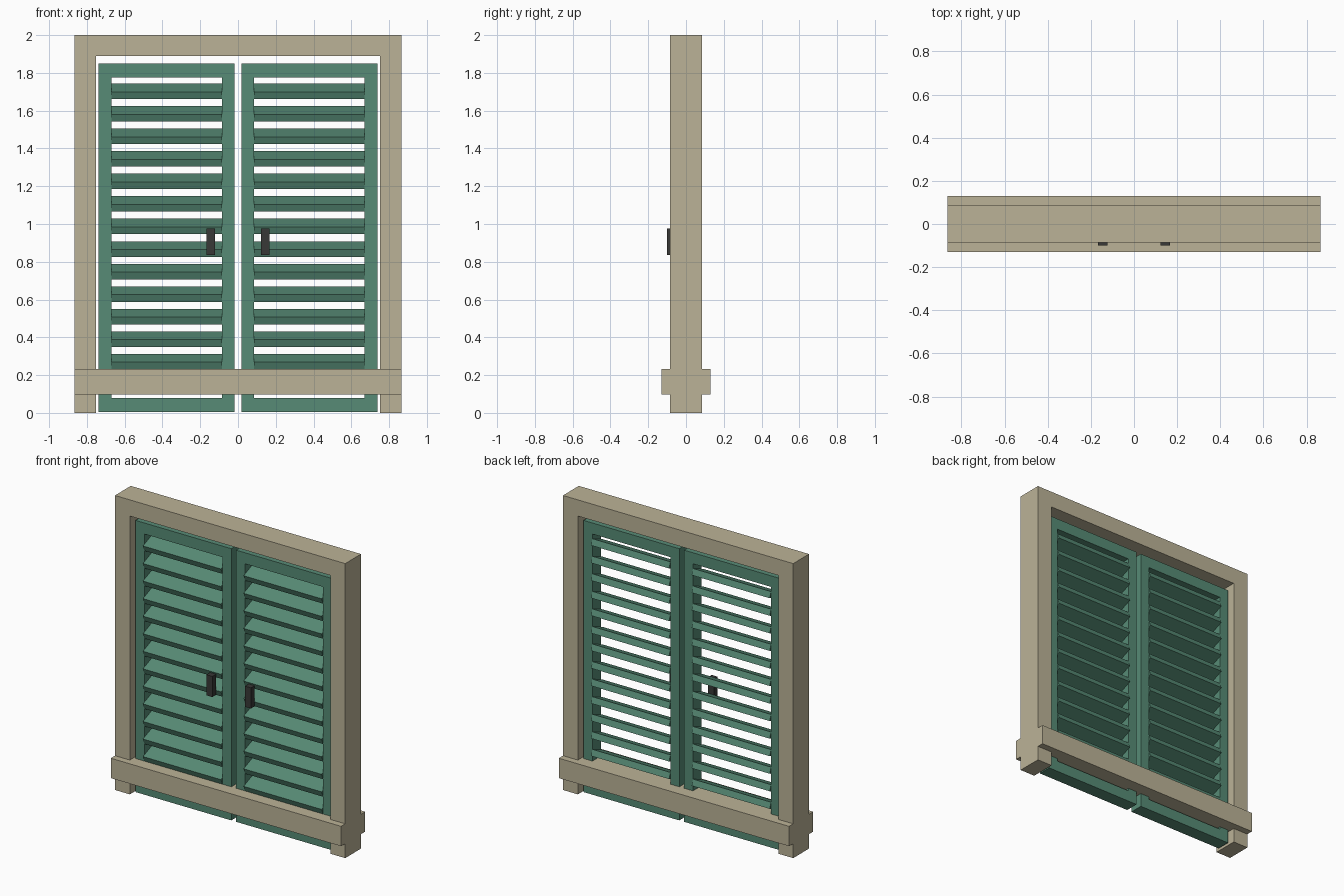
import bpy
from math import radians

if "Cube" in bpy.data.objects:
    bpy.data.objects.remove(bpy.data.objects["Cube"])


def material(name, rgb):
    m = bpy.data.materials.new(name)
    m.diffuse_color = (*rgb, 1)
    m.use_nodes = True
    m.node_tree.nodes["Principled BSDF"].inputs["Base Color"].default_value = m.diffuse_color
    return m


STONE = material("warm_stone", (0.50, 0.45, 0.31))
GREEN = material("shutter_green", (0.095, 0.26, 0.18))
IRON = material("dark_iron", (0.04, 0.04, 0.038))


def box(name, x, y, z, mat, tilt=0):
    """Box from (min, max) ranges, optionally tilted about its long x axis."""
    bpy.ops.mesh.primitive_cube_add(size=1)
    ob = bpy.context.object
    ob.name = name
    for i, (a, b) in enumerate((x, y, z)):
        ob.location[i] = (a + b) / 2
        ob.scale[i] = abs(b - a)
    ob.rotation_euler.x = tilt
    ob.data.materials.append(mat)
    return ob


# Surround: head and projecting sill
box("frame_head", (-0.753, 0.753), (-0.085, 0.085), (1.89, 2.0), STONE)
box("frame_sill", (-0.865, 0.865), (-0.13, 0.13), (0.098, 0.233), STONE)

DEPTH = (-0.046, 0.046)
SLATS, TOP_Z, STEP = 14, 1.702, 0.1192

for side, s in (("left", -1), ("right", 1)):
    def span(a, b):
        return (s * a, s * b)

    # Jamb
    box(f"{side}_jamb", span(0.753, 0.865), (-0.085, 0.085), (0, 2), STONE)
    # Shutter stiles and rails
    box(f"{side}_inner_stile", span(0.018, 0.085), DEPTH, (0.005, 1.85), GREEN)
    box(f"{side}_outer_stile", span(0.671, 0.738), DEPTH, (0.005, 1.85), GREEN)
    box(f"{side}_top_rail", span(0.085, 0.671), DEPTH, (1.775, 1.85), GREEN)
    box(f"{side}_bottom_rail", span(0.085, 0.671), DEPTH, (0.005, 0.08), GREEN)
    # Louvre slats, front edge low
    for i in range(SLATS):
        z = TOP_Z - i * STEP
        box(f"{side}_slat_{i + 1}", span(0.085, 0.671), (-0.0575, 0.0575),
            (z - 0.021, z + 0.021), GREEN, radians(22))
    # Pull handle
    box(f"{side}_handle", span(0.123, 0.167), (-0.10, -0.06), (0.835, 0.975), IRON)
